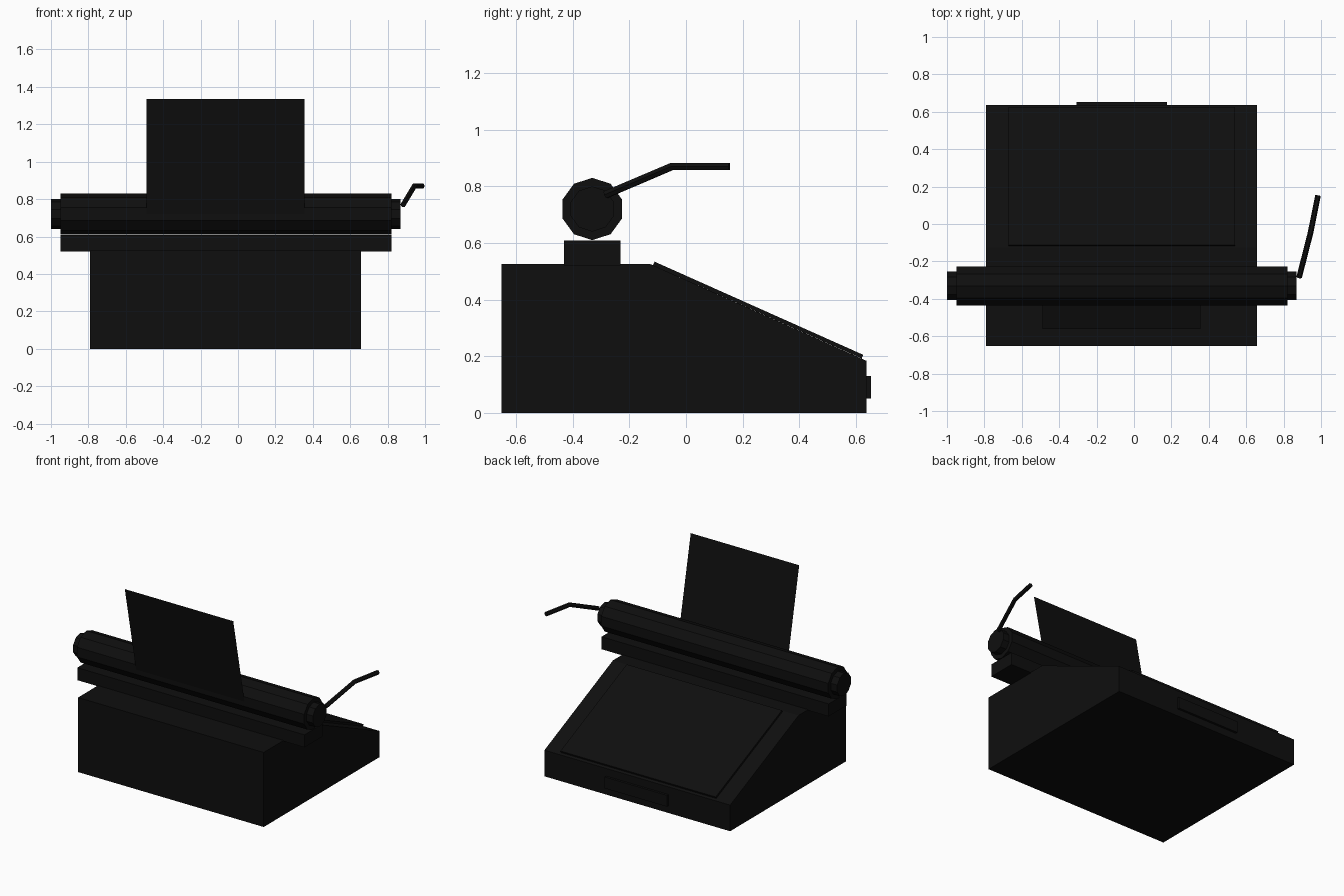
import bpy, bmesh, math
from mathutils import Vector

if "Cube" in bpy.data.objects:
    bpy.data.objects.remove(bpy.data.objects["Cube"])

CX = -0.066  # centre line of the machine body

black = bpy.data.materials.new("near_black")
black.diffuse_color = (0.0045, 0.0045, 0.0045, 1)
black.use_nodes = True
black.node_tree.nodes["Principled BSDF"].inputs["Base Color"].default_value = black.diffuse_color


def finish(obj, name):
    obj.name = name
    obj.data.materials.append(black)
    return obj


def prism(name, profile, x0, x1):
    """Extrude a (y, z) profile along x."""
    mesh = bpy.data.meshes.new(name)
    bm = bmesh.new()
    face = bm.faces.new([bm.verts.new((x0, y, z)) for y, z in profile])
    ext = bmesh.ops.extrude_face_region(bm, geom=[face])["geom"]
    bmesh.ops.translate(bm, vec=(x1 - x0, 0, 0),
                        verts=[v for v in ext if isinstance(v, bmesh.types.BMVert)])
    bmesh.ops.recalc_face_normals(bm, faces=bm.faces)
    bm.to_mesh(mesh)
    bm.free()
    obj = bpy.data.objects.new(name, mesh)
    bpy.context.collection.objects.link(obj)
    return finish(obj, name)


def box(name, x0, x1, y0, y1, z0, z1):
    return prism(name, [(y0, z0), (y1, z0), (y1, z1), (y0, z1)], x0, x1)


def decagon(name, r, x0, x1):
    """Ten-sided roller with a corner pointing up."""
    pts = [(-0.331 + r * math.sin(a), 0.72 + r * math.cos(a))
           for a in (i * math.tau / 10 for i in range(10))]
    return prism(name, pts, x0, x1)


# Wedge-shaped housing
prism("housing", [(-0.652, 0), (0.637, 0), (0.637, 0.184),
                  (-0.125, 0.525), (-0.652, 0.525)], -0.79, 0.657)

# Thin keyboard panel floating just above the slope
top, low = Vector((-0.111, 0.534)), Vector((0.626, 0.205))
d = (low - top).normalized()
n = Vector((d.y, -d.x)) * 0.014
prism("keyboard_panel", [top, low, low + n, top + n], -0.67, 0.54)

# Plate on the keyboard-side face
box("face_plate", CX - 0.242, CX + 0.242, 0.63, 0.653, 0.05, 0.13)

# Carriage, roller and end knobs
box("carriage_rail", -0.95, 0.82, -0.431, -0.231, 0.52, 0.608)
decagon("roller", 0.11, -0.95, 0.82)
decagon("knob_left", 0.08, -1.0, -0.94)
decagon("knob_right", 0.08, 0.81, 0.868)

# Sheet of paper leaning out of the roller
bpy.ops.mesh.primitive_plane_add(size=1)
paper = finish(bpy.context.object, "paper")
for v in paper.data.vertices:
    up = v.co.y > 0
    v.co = (CX + v.co.x * 0.845, -0.562 if up else -0.437, 1.335 if up else 0.72)

# Carriage return lever
curve = bpy.data.curves.new("return_lever", "CURVE")
curve.dimensions = "3D"
curve.bevel_depth = 0.015
curve.bevel_resolution = 1
curve.use_fill_caps = True
path = [(0.883, -0.285, 0.77), (0.943, -0.05, 0.87), (0.984, 0.153, 0.87)]
spline = curve.splines.new("POLY")
spline.points.add(len(path) - 1)
for p, co in zip(spline.points, path):
    p.co = (*co, 1)
lever = bpy.data.objects.new("return_lever", curve)
bpy.context.collection.objects.link(lever)
finish(lever, "return_lever")
bpy.ops.object.select_all(action="DESELECT")
lever.select_set(True)
bpy.context.view_layer.objects.active = lever
bpy.ops.object.convert(target="MESH")
bpy.ops.object.shade_flat()
